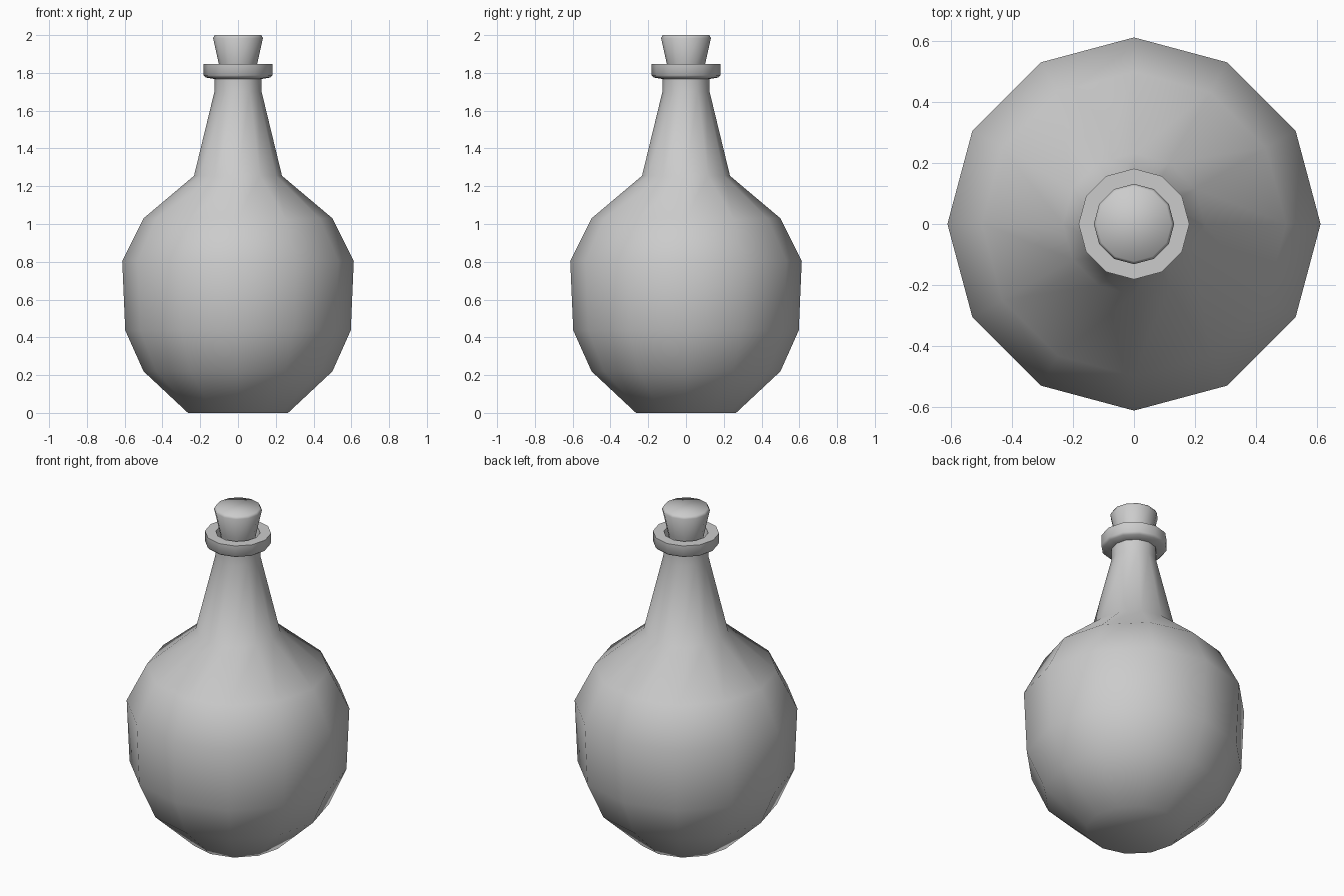
import bpy, bmesh, math

if "Cube" in bpy.data.objects:
    bpy.data.objects.remove(bpy.data.objects["Cube"])

SIDES = 12


def lathe(name, profile, cap_start=True, cap_end=True, smooth_angle=60):
    """Revolve an (r, z) profile around the z axis."""
    bm = bmesh.new()
    rings = []
    for r, z in profile:
        rings.append([bm.verts.new((r * math.cos(2 * math.pi * i / SIDES),
                                    r * math.sin(2 * math.pi * i / SIDES), z))
                      for i in range(SIDES)])
    for a, b in zip(rings, rings[1:]):
        for i in range(SIDES):
            j = (i + 1) % SIDES
            bm.faces.new((a[i], a[j], b[j], b[i]))
    if cap_start:
        bm.faces.new(rings[0][::-1])
    if cap_end:
        bm.faces.new(rings[-1])
    mesh = bpy.data.meshes.new(name)
    bm.to_mesh(mesh)
    bm.free()
    obj = bpy.data.objects.new(name, mesh)
    bpy.context.collection.objects.link(obj)
    bpy.ops.object.select_all(action='DESELECT')
    obj.select_set(True)
    bpy.context.view_layer.objects.active = obj
    bpy.ops.object.shade_smooth_by_angle(angle=math.radians(smooth_angle))
    return obj


# Round flask body, tapered neck, rolled lip and the recessed mouth
lathe("flask", [
    (0.265, 0.0), (0.50, 0.22), (0.597, 0.437), (0.613, 0.805),
    (0.50, 1.03), (0.233, 1.255), (0.125, 1.70), (0.125, 1.768),
    (0.17, 1.775), (0.182, 1.787), (0.182, 1.847),
    (0.122, 1.847), (0.108, 1.76),
])

# Tapered cork stopper with a slightly rounded top
lathe("cork", [
    (0.085, 1.762), (0.102, 1.85), (0.132, 1.985), (0.123, 2.0),
])
